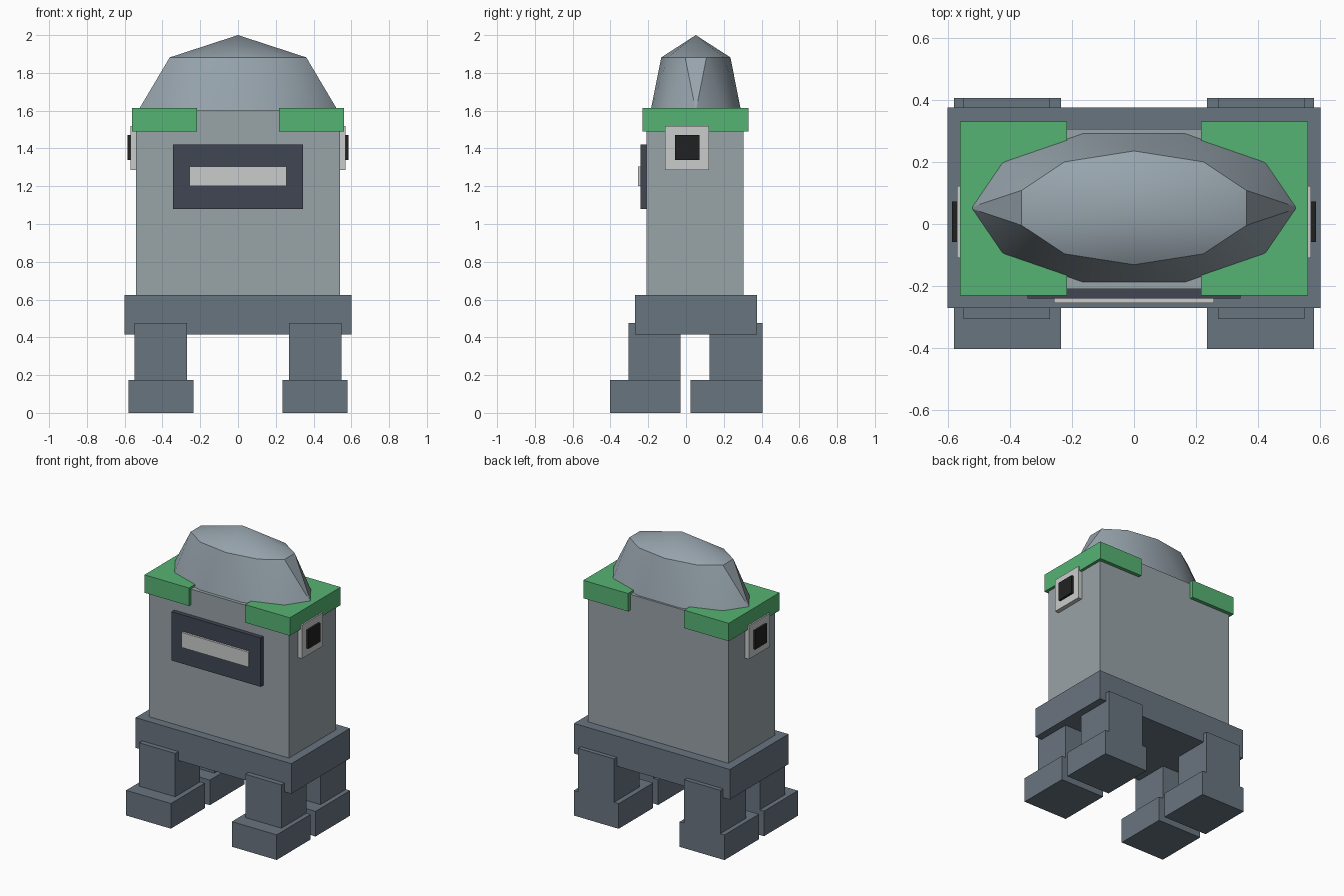
import bpy, bmesh, math

cube = bpy.data.objects.get("Cube")
if cube:
    bpy.data.objects.remove(cube, do_unlink=True)


def material(name, *rgb):
    """Flat material from display colour values 0-255."""
    col = [((c / 255 + 0.055) / 1.055) ** 2.4 for c in rgb] + [1]
    m = bpy.data.materials.new(name)
    m.use_nodes = True
    m.diffuse_color = col
    m.node_tree.nodes["Principled BSDF"].inputs["Base Color"].default_value = col
    return m


body_grey = material("body grey", 152, 163, 167)
dome_grey = material("dome grey", 151, 164, 173)
slate = material("slate", 105, 117, 128)
green = material("green", 86, 180, 116)
navy = material("dark navy", 65, 70, 84)
pale = material("pale grey", 202, 204, 203)
black = material("black", 33, 33, 33)


def add_object(name, bm, mat):
    bmesh.ops.recalc_face_normals(bm, faces=bm.faces)
    mesh = bpy.data.meshes.new(name)
    bm.to_mesh(mesh)
    bm.free()
    mesh.materials.append(mat)
    ob = bpy.data.objects.new(name, mesh)
    bpy.context.collection.objects.link(ob)
    return ob


def box(name, x, y, z, mat):
    """Box from (low, high) extents on each axis."""
    bm = bmesh.new()
    bmesh.ops.create_cube(bm, size=1)
    for v in bm.verts:
        v.co = [lo + (c + 0.5) * (hi - lo) for c, (lo, hi) in zip(v.co, (x, y, z))]
    return add_object(name, bm, mat)


def pair(name, x, y, z, mat):
    """The same box on the left (+x) and mirrored on the right."""
    box("left_" + name, x, y, z, mat)
    box("right_" + name, (-x[1], -x[0]), y, z, mat)


# Hull and base
box("body", (-0.54, 0.54), (-0.21, 0.305), (0.625, 1.6), body_grey)
box("base", (-0.6, 0.6), (-0.27, 0.375), (0.415, 0.625), slate)

# Legs and feet
pair("front_leg", (0.27, 0.548), (-0.305, -0.03), (0.17, 0.477), slate)
pair("front_foot", (0.235, 0.58), (-0.403, -0.03), (0, 0.175), slate)
pair("back_leg", (0.27, 0.548), (0.125, 0.405), (0.17, 0.477), slate)
pair("back_foot", (0.235, 0.58), (0.025, 0.405), (0, 0.175), slate)

# Shoulder slabs
pair("shoulder_slab", (0.216, 0.56), (-0.23, 0.33), (1.49, 1.615), green)

# Front panel with light bar
box("front_panel", (-0.343, 0.343), (-0.24, -0.2), (1.08, 1.42), navy)
box("light_bar", (-0.258, 0.258), (-0.255, -0.235), (1.2, 1.305), pale)

# Side sensors
pair("sensor_plate", (0.53, 0.57), (-0.11, 0.122), (1.287, 1.52), pale)
pair("sensor_lens", (0.56, 0.585), (-0.058, 0.072), (1.34, 1.47), black)

# Faceted dome: a peak over two staggered elliptical rings
SIDES = 10
bm = bmesh.new()


def ring(rx, ry, z, turn):
    angles = [2 * math.pi * (i + turn) / SIDES for i in range(SIDES)]
    return [bm.verts.new((rx * math.cos(a), 0.052 + ry * math.sin(a), z)) for a in angles]


low = ring(0.53, 0.252, 1.598, 0)
high = ring(0.38, 0.183, 1.882, 0.5)
peak = bm.verts.new((0, 0.052, 2))
for i in range(SIDES):
    j = (i + 1) % SIDES
    bm.faces.new((low[i], low[j], high[i]))
    bm.faces.new((low[j], high[j], high[i]))
    bm.faces.new((high[i], high[j], peak))
bm.faces.new(low[::-1])
dome = add_object("dome", bm, dome_grey)
bpy.ops.object.select_all(action="DESELECT")
dome.select_set(True)
bpy.context.view_layer.objects.active = dome
bpy.ops.object.shade_smooth_by_angle(angle=math.radians(30))
